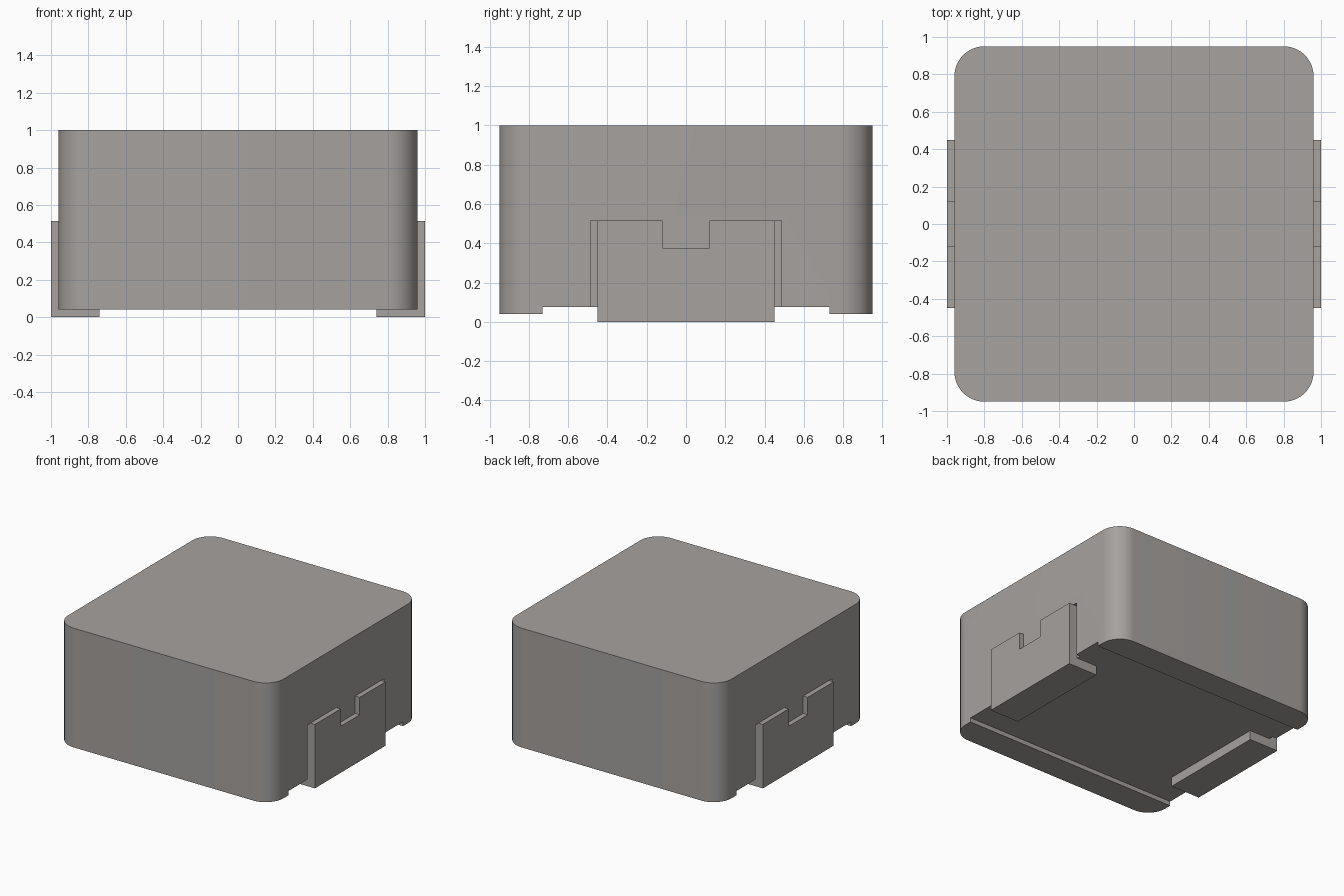
import bpy, bmesh, math
from mathutils import Vector

if "Cube" in bpy.data.objects:
    bpy.data.objects.remove(bpy.data.objects["Cube"])

grey = bpy.data.materials.new("warm grey")
grey.use_nodes = True
colour = (0.38, 0.36, 0.345, 1)
grey.diffuse_color = colour
grey.node_tree.nodes["Principled BSDF"].inputs["Base Color"].default_value = colour

HALF_X, HALF_Y, RADIUS = 0.96, 0.95, 0.16
BASE, GROOVE_TOP, TOP = 0.04, 0.075, 1.0
INNER, OUTER = 0.925, 1.0       # back and front of the upright lead plate
LEAD_Y, SLOT_Y = 0.45, 0.485
LEAD_TOP, NOTCH_Z, NOTCH_Y = 0.515, 0.375, 0.12


def prism(name, points, offset):
    """Extrude a closed outline along a vector."""
    bm = bmesh.new()
    face = bm.faces.new([bm.verts.new(p) for p in points])
    extruded = bmesh.ops.extrude_face_region(bm, geom=[face])["geom"]
    bmesh.ops.translate(bm, vec=Vector(offset),
                        verts=[v for v in extruded if isinstance(v, bmesh.types.BMVert)])
    bmesh.ops.recalc_face_normals(bm, faces=bm.faces)
    mesh = bpy.data.meshes.new(name)
    bm.to_mesh(mesh)
    bm.free()
    mesh.materials.append(grey)
    obj = bpy.data.objects.new(name, mesh)
    bpy.context.collection.objects.link(obj)
    return obj


def box(name, x0, x1, half_y, z0, z1):
    outline = [(x0, -half_y, z0), (x1, -half_y, z0), (x1, half_y, z0), (x0, half_y, z0)]
    return prism(name, outline, (0, 0, z1 - z0))


def boolean(target, tool, operation):
    """Apply a boolean and discard the tool."""
    mod = target.modifiers.new("boolean", "BOOLEAN")
    mod.object, mod.operation, mod.solver = tool, operation, "EXACT"
    bpy.context.view_layer.objects.active = target
    bpy.ops.object.modifier_apply(modifier=mod.name)
    bpy.data.objects.remove(tool)


def notched(name, side, x0, x1, half_y, z0):
    """Upright plate with a rectangular notch in its top edge."""
    half = [(half_y, z0), (half_y, LEAD_TOP), (NOTCH_Y, LEAD_TOP), (NOTCH_Y, NOTCH_Z)]
    outline = half + [(-y, z) for y, z in reversed(half)]
    return prism(name, [(side * x0, y, z) for y, z in outline], (side * (x1 - x0), 0, 0))


# Body: rounded rectangle block
outline = []
for quarter, (sx, sy) in enumerate([(1, 1), (-1, 1), (-1, -1), (1, -1)]):
    for step in range(17):
        a = math.radians(90) * (quarter + step / 16)
        outline.append((sx * (HALF_X - RADIUS) + RADIUS * math.cos(a),
                        sy * (HALF_Y - RADIUS) + RADIUS * math.sin(a), BASE))
body = prism("body", outline, (0, 0, TOP - BASE))

# Shallow channel along the underside
boolean(body, box("channel_cutter", -1.1, 1.1, 0.73, -0.1, GROOVE_TOP), "DIFFERENCE")

# Side slots and the bent leads seated in them
for side, label in ((1, "left"), (-1, "right")):
    slot = notched("slot_cutter", side, INNER, 1.1, SLOT_Y, 0)
    boolean(body, slot, "DIFFERENCE")
    lead = notched(label + "_lead", side, INNER, OUTER, LEAD_Y, 0)
    foot = box("foot", side * 0.74, side * 0.96, LEAD_Y, 0, GROOVE_TOP)
    boolean(lead, foot, "UNION")

# Smooth the rounded corners only
bpy.ops.object.select_all(action="DESELECT")
body.select_set(True)
bpy.context.view_layer.objects.active = body
bpy.ops.object.shade_smooth_by_angle(angle=math.radians(30))
